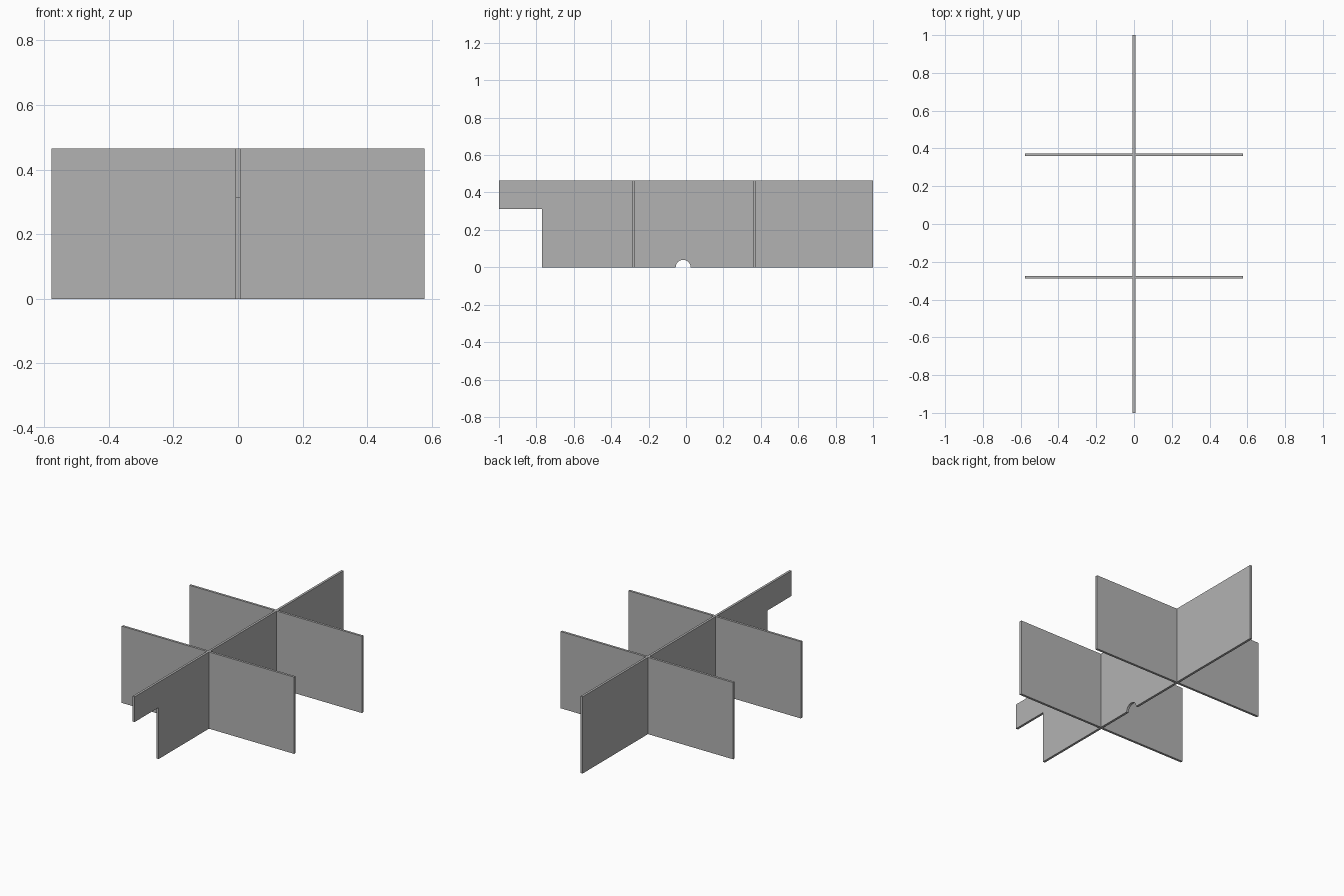
import bpy, bmesh, math
from mathutils import Vector

if "Cube" in bpy.data.objects:
    bpy.data.objects.remove(bpy.data.objects["Cube"])

HEIGHT = 0.465
THICK = 0.014
HALF_WIDTH = 0.578

grey = bpy.data.materials.new("plain grey")
grey.use_nodes = True
grey.diffuse_color = (0.45, 0.45, 0.45, 1)
grey.node_tree.nodes["Principled BSDF"].inputs["Base Color"].default_value = grey.diffuse_color


def extruded_panel(name, outline, depth):
    """Extrude a closed outline of 3D points along the depth vector."""
    bm = bmesh.new()
    face = bm.faces.new([bm.verts.new(p) for p in outline])
    result = bmesh.ops.extrude_face_region(bm, geom=[face])
    verts = [g for g in result["geom"] if isinstance(g, bmesh.types.BMVert)]
    bmesh.ops.translate(bm, verts=verts, vec=Vector(depth))
    bmesh.ops.recalc_face_normals(bm, faces=bm.faces)
    mesh = bpy.data.meshes.new(name)
    bm.to_mesh(mesh)
    bm.free()
    mesh.materials.append(grey)
    obj = bpy.data.objects.new(name, mesh)
    bpy.context.collection.objects.link(obj)
    return obj


# Long divider: raised front tab and a rounded notch in the bottom edge
notch_y, notch_r, steps = -0.015, 0.04, 16
profile = [(-1, HEIGHT), (-1, 0.312), (-0.77, 0.312), (-0.77, 0)]
for i in range(steps + 1):
    a = math.pi * (1 - i / steps)
    profile.append((notch_y + notch_r * math.cos(a), notch_r * math.sin(a)))
profile += [(1, 0), (1, HEIGHT)]
extruded_panel("long_divider", [(-THICK / 2, y, z) for y, z in profile], (THICK, 0, 0))

# Cross dividers: a wing on each side of the long divider
for place, y in (("front", -0.281), ("back", 0.367)):
    for side, sign in (("left", 1), ("right", -1)):
        inner, outer = sign * THICK / 2, sign * HALF_WIDTH
        outline = [(x, y - THICK / 2, z) for x, z in
                   ((inner, 0), (outer, 0), (outer, HEIGHT), (inner, HEIGHT))]
        extruded_panel(f"{place}_cross_divider_{side}", outline, (0, THICK, 0))
